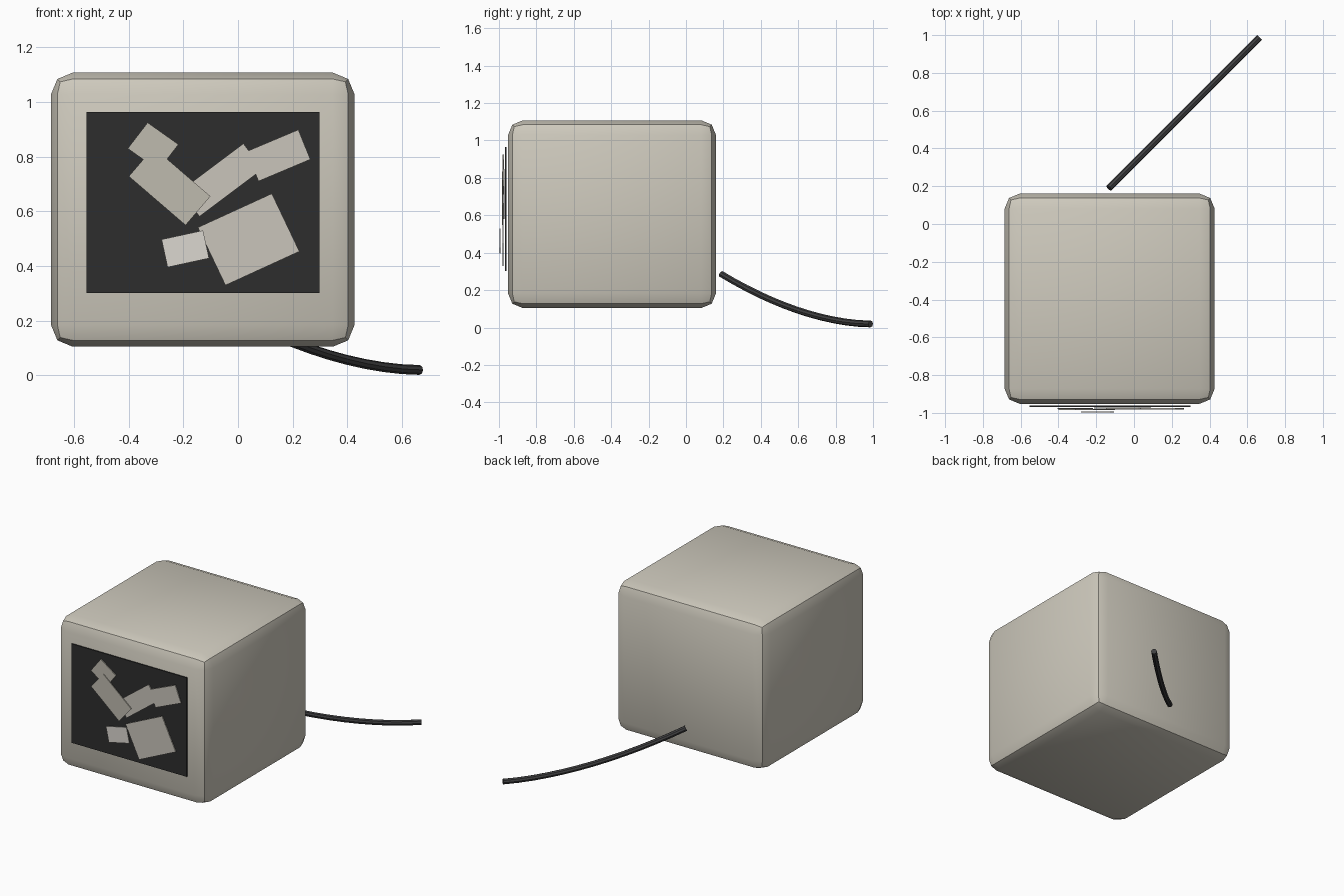
import bpy, bmesh, math
from mathutils import Vector

if "Cube" in bpy.data.objects:
    bpy.data.objects.remove(bpy.data.objects["Cube"])


def material(name, rgb):
    m = bpy.data.materials.new(name)
    m.diffuse_color = (*rgb, 1.0)
    m.use_nodes = True
    m.node_tree.nodes["Principled BSDF"].inputs["Base Color"].default_value = m.diffuse_color
    return m


CASE = material("warm grey case", (0.62, 0.59, 0.51))
SCREEN = material("dark screen", (0.027, 0.027, 0.027))
CABLE = material("charcoal cable", (0.05, 0.05, 0.052))
PALE = material("pale panel", (0.71, 0.68, 0.63))
MID = material("mid panel", (0.59, 0.56, 0.50))
DULL = material("dull panel", (0.52, 0.495, 0.43))


def add_object(name, bm, mat):
    mesh = bpy.data.meshes.new(name)
    bmesh.ops.recalc_face_normals(bm, faces=bm.faces)
    bm.to_mesh(mesh)
    bm.free()
    mesh.materials.append(mat)
    ob = bpy.data.objects.new(name, mesh)
    bpy.context.collection.objects.link(ob)
    return ob


def smooth(ob):
    bpy.ops.object.select_all(action='DESELECT')
    ob.select_set(True)
    bpy.context.view_layer.objects.active = ob
    bpy.ops.object.shade_smooth_by_angle(angle=math.radians(30))


def box(name, lo, hi, mat):
    bm = bmesh.new()
    bmesh.ops.create_cube(bm, size=1)
    for v in bm.verts:
        v.co = [l + (c + 0.5) * (h - l) for c, l, h in zip(v.co, lo, hi)]
    return add_object(name, bm, mat)


def plate(name, a, b, c, y, mat, thick=0.006):
    """Thin front plate: corner a with neighbours b and c, all as (x, z)."""
    a, b, c = Vector(a), Vector(b), Vector(c)
    bm = bmesh.new()
    ring = [bm.verts.new((p.x, y, p.y)) for p in (a, b, b + c - a, c)]
    face = bm.faces.new(ring)
    ext = bmesh.ops.extrude_face_region(bm, geom=[face])
    for v in ext["geom"]:
        if isinstance(v, bmesh.types.BMVert):
            v.co.y += thick
    return add_object(name, bm, mat)


# Rounded monitor case
case = box("monitor_case", (-0.685, -0.952, 0.104), (0.427, 0.161, 1.108), CASE)
bm = bmesh.new()
bm.from_mesh(case.data)
bmesh.ops.bevel(bm, geom=list(bm.edges), offset=0.08, segments=2,
                profile=0.5, affect='EDGES')
bm.to_mesh(case.data)
bm.free()
smooth(case)

# Screen plate, just in front of the case
box("screen", (-0.554, -0.968, 0.301), (0.298, -0.961, 0.964), SCREEN)

# Scattered panels on the screen
plate("brow_panel", (-0.331, 0.925), (-0.218, 0.845), (-0.404, 0.830), -0.980, DULL)
plate("upper_left_panel", (-0.309, 0.834), (-0.101, 0.655), (-0.400, 0.728), -0.985, DULL)
plate("upper_middle_panel", (0.020, 0.848), (-0.211, 0.675), (0.090, 0.754), -0.977, MID)
plate("upper_right_panel", (0.221, 0.899), (0.265, 0.790), (0.031, 0.819), -0.981, MID)
plate("lower_left_panel", (-0.280, 0.497), (-0.128, 0.530), (-0.258, 0.395), -0.998, PALE)
plate("lower_right_panel", (-0.147, 0.541), (0.124, 0.665), (-0.046, 0.329), -0.981, MID)

# Cable sagging diagonally to the ground behind the case
STEPS, SIDES, R = 12, 8, 0.018
path = []
for i in range(STEPS + 1):
    t = i / STEPS
    path.append(Vector((-0.132 + 0.797 * t, 0.19 + 0.797 * t,
                        0.019 + 0.266 * (1 - t) ** 1.8)))
side = Vector((1, -1, 0)).normalized()
bm = bmesh.new()
rings = []
for i, p in enumerate(path):
    tangent = (path[min(i + 1, STEPS)] - path[max(i - 1, 0)]).normalized()
    up = side.cross(tangent).normalized()
    rings.append([bm.verts.new(p + R * (math.cos(a) * side + math.sin(a) * up))
                  for a in (2 * math.pi * k / SIDES for k in range(SIDES))])
for r0, r1 in zip(rings, rings[1:]):
    for k in range(SIDES):
        n = (k + 1) % SIDES
        bm.faces.new((r0[k], r0[n], r1[n], r1[k]))
bm.faces.new(rings[0])
bm.faces.new(rings[-1])
smooth(add_object("cable", bm, CABLE))
